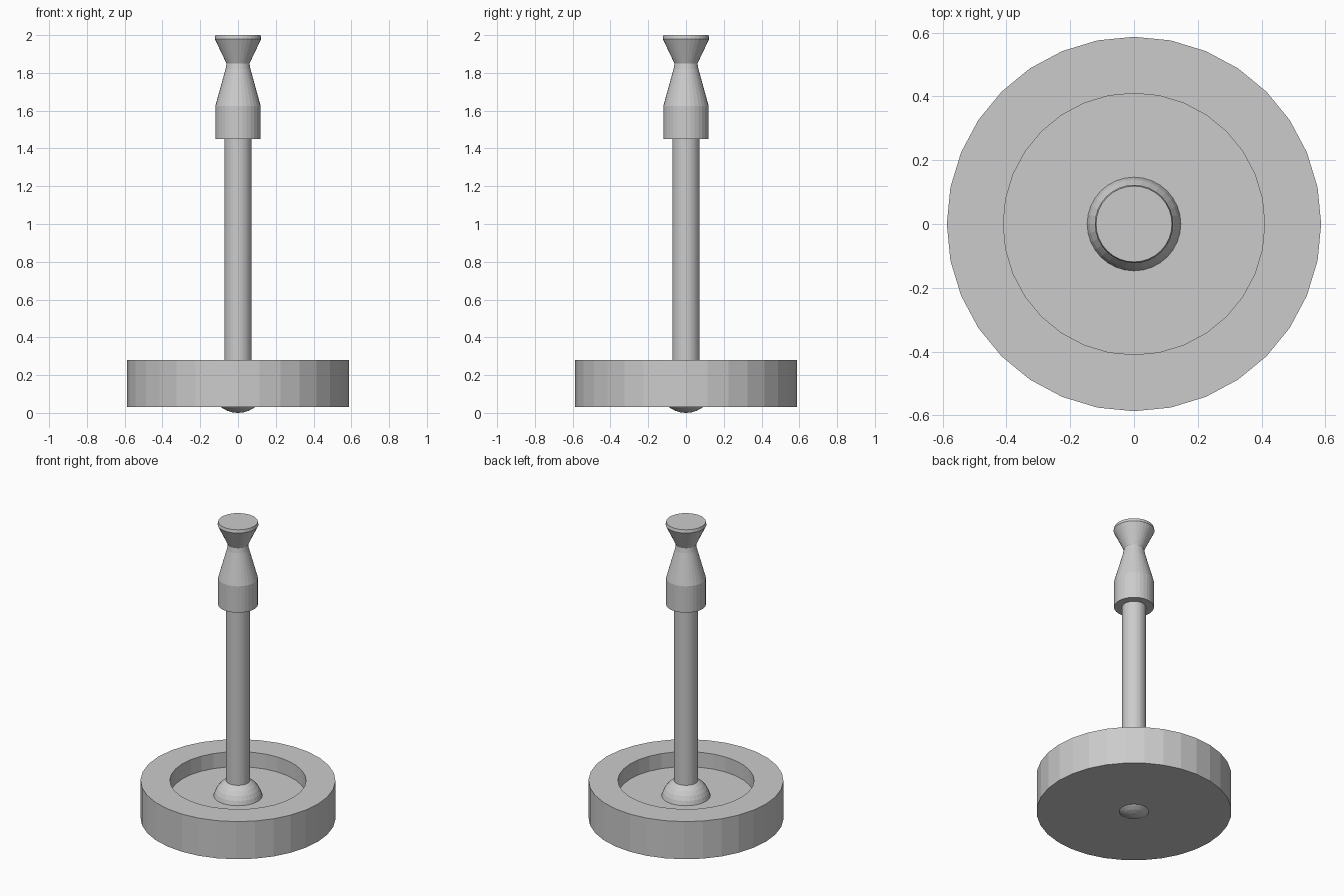
import bpy, bmesh
from math import sin, cos, tau

if "Cube" in bpy.data.objects:
    bpy.data.objects.remove(bpy.data.objects["Cube"])

SIDES = 32


def lathe(name, profile):
    """Closed turned part from (radius, height) points, bottom to top, capped at both ends."""
    bm = bmesh.new()
    rings = [[bm.verts.new((r * cos(tau * i / SIDES), r * sin(tau * i / SIDES), z))
              for i in range(SIDES)] for r, z in profile]
    for low, high in zip(rings, rings[1:]):
        for i in range(SIDES):
            j = (i + 1) % SIDES
            bm.faces.new((low[i], low[j], high[j], high[i]))
    bm.faces.new(rings[0][::-1])
    bm.faces.new(rings[-1])
    mesh = bpy.data.meshes.new(name)
    bm.to_mesh(mesh)
    bm.free()
    obj = bpy.data.objects.new(name, mesh)
    bpy.context.collection.objects.link(obj)
    return obj


# Heavy disc with a recessed upper face
lathe("base_disc", [(0.587, 0.03), (0.587, 0.28), (0.41, 0.28), (0.41, 0.18)])

# Ball that pokes through the disc
bpy.ops.mesh.primitive_uv_sphere_add(segments=SIDES, ring_count=16, radius=0.15,
                                     location=(0, 0, 0.15))
bpy.context.object.name = "base_ball"

# Straight rod from ball to handle
lathe("shaft", [(0.072, 0.15), (0.072, 1.47)])

# Grip with a pinched neck and flared top
lathe("handle", [(0.12, 1.45), (0.12, 1.625), (0.066, 1.82), (0.061, 1.85),
                 (0.123, 1.98), (0.119, 2.0)])
